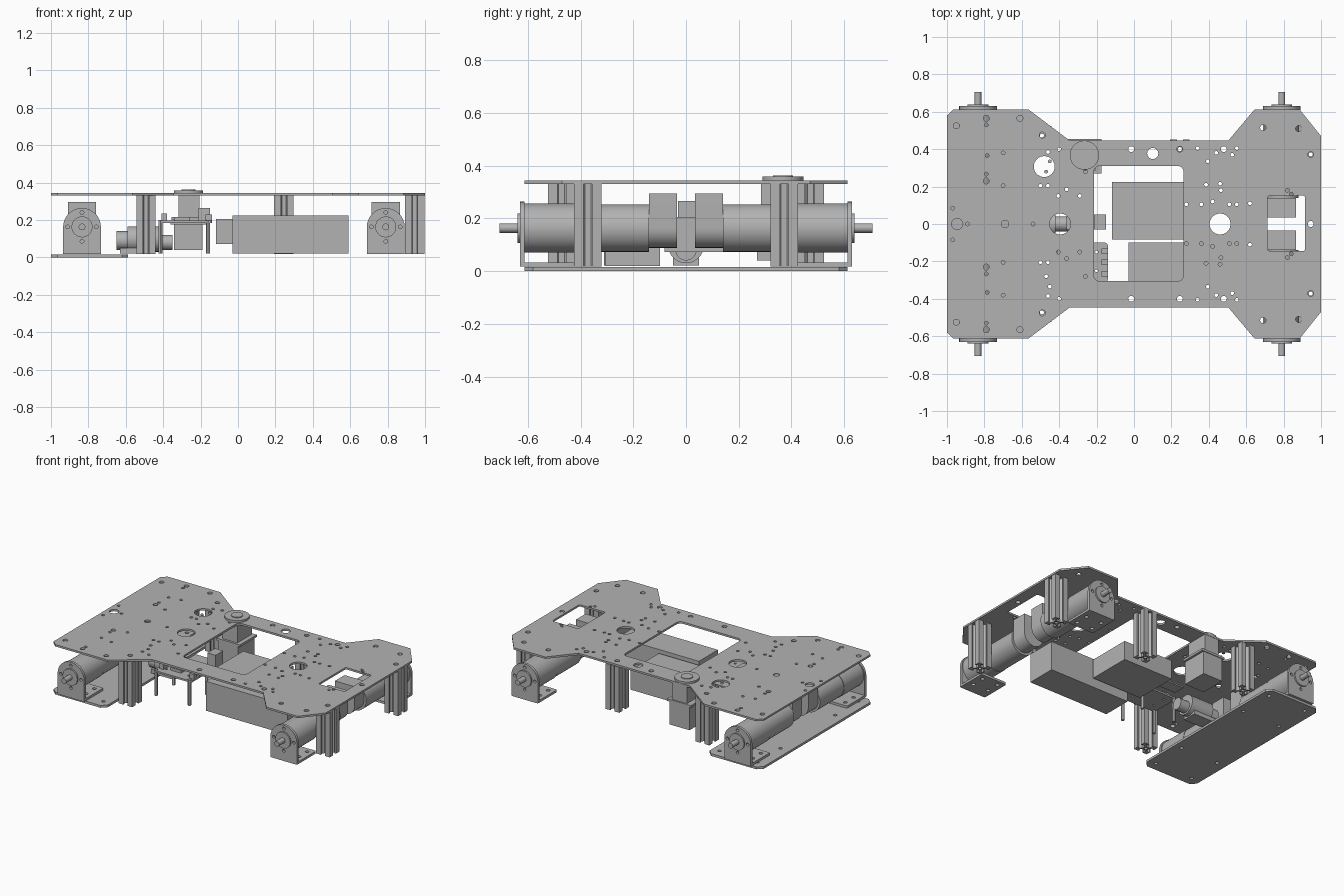
import bpy
from math import pi, sin, cos
from mathutils import Matrix

cube = bpy.data.objects.get("Cube")
if cube:
    bpy.data.objects.remove(cube, do_unlink=True)

grey = bpy.data.materials.new("metal_grey")
grey.use_nodes = True
colour = (0.45, 0.45, 0.45, 1)
grey.diffuse_color = colour
grey.node_tree.nodes["Principled BSDF"].inputs["Base Color"].default_value = colour


def add_mesh(name, mesh):
    mesh.materials.clear()
    mesh.materials.append(grey)
    obj = bpy.data.objects.new(name, mesh)
    bpy.context.collection.objects.link(obj)
    bpy.ops.object.select_all(action="DESELECT")
    obj.select_set(True)
    bpy.context.view_layer.objects.active = obj
    bpy.ops.object.shade_smooth_by_angle(angle=pi / 6)
    return obj


def circle(x, y, r, n=14):
    return [(x + r * cos(2 * pi * i / n), y + r * sin(2 * pi * i / n)) for i in range(n)]


def prism(name, loops, low, high, axis="z"):
    """Extrude an outline with holes; profiles along x use (y, z), along y use (x, z)."""
    curve = bpy.data.curves.new(name, "CURVE")
    curve.dimensions = "2D"
    curve.fill_mode = "BOTH"
    curve.extrude = (high - low) / 2
    for loop in loops:
        spline = curve.splines.new("POLY")
        spline.points.add(len(loop) - 1)
        for point, (u, v) in zip(spline.points, loop):
            point.co = (u, v, 0, 1)
        spline.use_cyclic_u = True
    temp = bpy.data.objects.new(name + "_curve", curve)
    bpy.context.collection.objects.link(temp)
    bpy.context.view_layer.update()
    mesh = bpy.data.meshes.new_from_object(temp.evaluated_get(bpy.context.evaluated_depsgraph_get()))
    bpy.data.objects.remove(temp, do_unlink=True)
    mid = (low + high) / 2
    if axis == "z":
        matrix = Matrix.Translation((0, 0, mid))
    elif axis == "y":
        matrix = Matrix.Translation((0, mid, 0)) @ Matrix.Rotation(pi / 2, 4, "X")
    else:
        matrix = Matrix.Translation((mid, 0, 0)) @ Matrix(((0, 0, 1, 0), (1, 0, 0, 0), (0, 1, 0, 0), (0, 0, 0, 1)))
    mesh.transform(matrix)
    return add_mesh(name, mesh)


def rect(x0, x1, y0, y1, r=0.0):
    if not r:
        return [(x0, y0), (x1, y0), (x1, y1), (x0, y1)]
    corners = [(x1 - r, y1 - r), (x0 + r, y1 - r), (x0 + r, y0 + r), (x1 - r, y0 + r)]
    return [(cx + r * cos(pi / 2 * (k + i / 5)), cy + r * sin(pi / 2 * (k + i / 5)))
            for k, (cx, cy) in enumerate(corners) for i in range(6)]


def box(name, x0, x1, y0, y1, z0, z1):
    return prism(name, [rect(x0, x1, y0, y1)], z0, z1)


def rod(name, u, v, r, low, high, axis="z", n=32):
    return prism(name, [circle(u, v, r, n)], low, high, axis)


def arch(x, z, r, flat, sign=1):
    """Half circle with straight sides running to the flat height."""
    arc = [(x + r * cos(pi * i / 16), z + sign * r * sin(pi * i / 16)) for i in range(17)]
    return arc + [(x - r, flat), (x + r, flat)]


# Top plate with windows and hole pattern
half = [(-1, .58), (-.965, .613), (-.565, .613), (-.345, .447), (.505, .447),
        (.645, .613), (.885, .613), (1, .47)]
outline = half + [(x, -y) for x, y in reversed(half)]
paired = {
    .016: [(-.95, .525), (-.61, .565), (-.79, .565), (-.49, .475), (-.79, .23), (-.015, .4),
           (.245, .4), (.48, .4), (.69, .515), (.88, .51), (.945, .372)],
    .01: [(-.79, .53), (-.79, .267), (-.785, .365), (-.7, .38), (-.7, .205), (-.97, .085), (-.46, .385),
          (-.45, .335), (-.47, .28), (-.5, .205), (-.46, .205), (-.26, .28), (-.36, .185),
          (-.405, .15), (-.29, .15), (-.4, .4), (.34, .405), (.395, .335), (.44, .38),
          (.525, .37), (.55, .405), (.385, .21), (.46, .215), (.465, .18), (.42, .12),
          (.36, .105), (.51, .105), (.55, .105), (.62, .11), (.28, .105), (.82, .18), (.84, .16)],
}
holes = [circle(x, s * y, r) for r, spots in paired.items() for x, y in spots for s in (1, -1)]
centre = [(-.945, 0, .03), (-.69, 0, .02), (-.89, 0, .01), (-.54, 0, .01), (.945, 0, .016), (.1, .377, .03)]
holes += [circle(*hole) for hole in centre]
holes += [circle(x, y, .056, 32) for x, y in [(-.395, 0), (.46, 0), (-.48, .307)]]
windows = [rect(-.215, .265, -.305, .31, .03), rect(.715, .915, -.145, .152, .012)]
prism("top_plate", [outline] + windows + holes, .331, .344)

# Bottom plate under one motor pair
lower = [(-1, .58), (-.965, .613), (-.62, .613), (-.587, .58)]
feet_holes = [circle(x, s * y, .012) for x in (-.93, -.64) for y in (.55, .3) for s in (1, -1)]
prism("bottom_plate", [lower + [(x, -y) for x, y in reversed(lower)]] + feet_holes, 0, .016)

# Four gear motors with brackets, end caps and shafts
AXLE = .163
for end, x in (("right", -.834), ("left", .79)):
    for side, s in (("front", -1), ("back", 1)):
        tag = end + "_" + side + "_"

        def span(a, b):
            return sorted((s * a, s * b))

        bolts = [circle(x + .077 * cos(k * pi / 2), AXLE + .077 * sin(k * pi / 2), .01) for k in range(4)]
        prism(tag + "bracket", [arch(x, AXLE, .101, .018)] + bolts, *span(.612, .63), "y")
        y0, y1 = span(.42, .63)
        foot = [circle(x + dx, s * y, .013) for dx in (-.06, .06) for y in (.46, .55)]
        prism(tag + "bracket_foot", [rect(x - .101, x + .101, y0, y1, .01)] + foot, .017, .033)
        rod(tag + "gearbox", x, AXLE, .093, *span(.4, .612), "y", 40)
        rod(tag + "motor_can", x, AXLE, .09, *span(.14, .4), "y", 40)
        prism(tag + "encoder_cap", [arch(x, AXLE, .075, .295, -1)], *span(.035, .14), "y")
        rod(tag + "boss", x, AXLE, .056, *span(.63, .64), "y")
        rod(tag + "shaft", x, AXLE, .018, *span(.63, .707), "y", 20)

# Slotted extrusion posts
slot = [(-.052, .052), (-.016, .052), (-.016, .042), (-.029, .039), (-.011, .02),
        (.011, .02), (.029, .039), (.016, .042), (.016, .052)]
profile = []
for turn in range(4):
    profile += slot
    slot = [(v, -u) for u, v in slot]
for name, px, py in (("right_front", -.492, -.472), ("right_back", -.492, .472), ("left_front", .945, -.372),
                     ("left_back", .945, .372), ("middle_back", .245, .4)):
    prism(name + "_post", [[(px + u, py + v) for u, v in profile], circle(px, py, .011)], .018, .331)

# Battery packs
box("large_battery", -.03, .59, -.305, -.098, .02, .223)
box("small_battery", -.118, .265, -.082, .225, .072, .205)

# Servo with round horn
box("servo_body", -.342, -.19, .27, .45, .04, .2)
box("servo_flange", -.355, -.175, .27, .455, .2, .215)
box("servo_neck", -.318, -.205, .285, .445, .215, .331)
prism("servo_horn", [circle(-.265, .368, .078, 36), circle(-.265, .368, .015)], .344, .358)
rod("servo_horn_hub", -.265, .368, .038, .344, .363)

# Sensor motor lying under the top plate
rod("sensor_motor", 0, .098, .068, -.59, -.42, "x")
rod("sensor_motor_cap", 0, .09, .05, -.65, -.59, "x")
rod("sensor_lens", 0, .08, .04, -.42, -.35, "x")
box("sensor_mount", -.63, -.45, -.05, .05, .022, .05)

# Circuit board with parts and standoffs
board_holes = [circle(x, y, .008) for x in (-.37, -.2) for y in (-.25, -.15)]
prism("circuit_board", [rect(-.425, -.14, -.31, -.1, .015)] + board_holes, .184, .196)
for i, (lx, ly) in enumerate([(-.415, -.3), (-.16, -.3), (-.415, -.11), (-.16, -.11)]):
    rod("standoff_%d" % i, lx, ly, .011, .022, .2, n=12)
for i, y in enumerate((-.265, -.205, -.145)):
    box("terminal_%d" % i, -.175, -.138, y - .015, y + .015, .196, .23)
box("board_chip", -.34, -.26, -.25, -.17, .196, .215)
box("board_header", -.41, -.38, -.27, -.14, .196, .235)
box("connector_block", -.212, -.15, -.03, .052, .185, .265)
box("connector_tray", -.36, -.15, -.03, .052, .175, .185)
